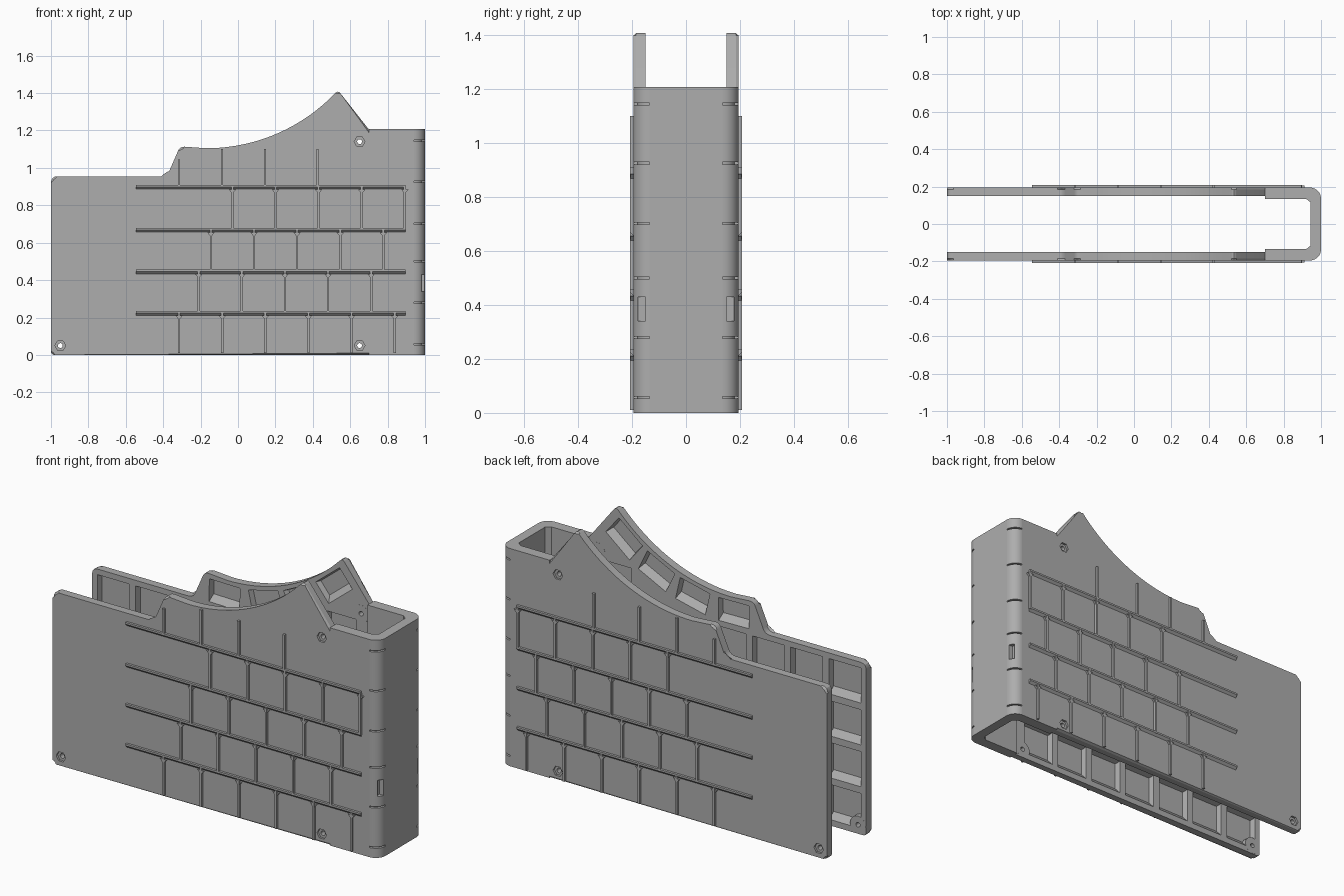
import bpy, bmesh, math
from mathutils import Vector

if "Cube" in bpy.data.objects:
    bpy.data.objects.remove(bpy.data.objects["Cube"])

grey = bpy.data.materials.new("plain grey")
grey.diffuse_color = (0.42, 0.42, 0.42, 1)
grey.use_nodes = True
grey.node_tree.nodes["Principled BSDF"].inputs["Base Color"].default_value = grey.diffuse_color


def finish(bm, name):
    bmesh.ops.recalc_face_normals(bm, faces=bm.faces)
    me = bpy.data.meshes.new(name)
    bm.to_mesh(me)
    bm.free()
    ob = bpy.data.objects.new(name, me)
    me.materials.append(grey)
    bpy.context.collection.objects.link(ob)
    return ob


def loft(bm, a, b):
    """Closed solid between two matching rings of 3D points."""
    va, vb = [bm.verts.new(p) for p in a], [bm.verts.new(p) for p in b]
    n = len(va)
    bm.faces.new(va)
    bm.faces.new(vb[::-1])
    for i in range(n):
        j = (i + 1) % n
        bm.faces.new((va[i], vb[i], vb[j], va[j]))


def slab(bm, pts, y0, y1, pts1=None):
    loft(bm, [(x, y0, z) for x, z in pts], [(x, y1, z) for x, z in (pts1 or pts)])


def box(bm, x0, x1, y0, y1, z0, z1):
    slab(bm, [(x0, z0), (x1, z0), (x1, z1), (x0, z1)], y0, y1)


def ngon(x, z, r, n):
    return [(x + r * math.cos(2 * math.pi * i / n), z + r * math.sin(2 * math.pi * i / n))
            for i in range(n)]


def boolean(ob, bm, op):
    cutter = finish(bm, "cutter")
    cutter.hide_render = True
    m = ob.modifiers.new("cut", 'BOOLEAN')
    m.operation, m.solver, m.object = op, 'EXACT', cutter
    bpy.context.view_layer.objects.active = ob
    bpy.ops.object.modifier_apply(modifier=m.name)
    bpy.data.objects.remove(cutter)


def mirror(ob):
    m = ob.modifiers.new("other side", 'MIRROR')
    m.use_axis = (False, True, False)
    m.use_clip = False
    m.use_mirror_merge = False


def rounded(corners):
    """Outline with each (x, z, radius) corner rounded."""
    out = []
    for i, (x, z, r) in enumerate(corners):
        p = Vector((x, z))
        if r == 0:
            out.append(p)
            continue
        q = Vector(corners[i - 1][:2])
        s = Vector(corners[(i + 1) % len(corners)][:2])
        a, b = p + (q - p).normalized() * r, p + (s - p).normalized() * r
        for k in range(5):
            t = k / 4
            out.append(a * (1 - t) ** 2 + p * 2 * t * (1 - t) + b * t * t)
    return out


OUT, INN, FLOOR = -0.195, -0.15, -0.18
AX, AZ, AR = -0.17, 2.059, 0.954          # centre and radius of the scooped top

# Side panel with scooped top and chamfered outer rim
arc = [(AX + AR * math.sin(math.radians(d)), AZ - AR * math.cos(math.radians(d)), 0)
       for d in range(0, 45, 2)]
outline = rounded([(0.7, 0, 0), (-1, 0, 0.02), (-1, 0.955, 0.035), (-0.38, 0.955, 0.03),
                   (-0.31, 1.115, 0.025)] + arc + [(0.535, 1.415, 0.02), (0.7, 1.205, 0)])
bm = bmesh.new()
slab(bm, [tuple(p) for p in outline], OUT, INN)
rim = [e for e in bm.edges if all(v.co.y < OUT + 0.001 for v in e.verts)
       and not all(v.co.x > 0.699 for v in e.verts)]
bmesh.ops.bevel(bm, geom=rim, offset=0.01, segments=1, affect='EDGES')
panel = finish(bm, "side_panels")


# Inner pockets with sloping sills
def pocket(bm, cx, cz, hw, hh, ang=0):
    c, s = math.cos(ang), math.sin(ang)

    def ring(x, lo, hi):
        return [(cx + u * c - v * s, cz + u * s + v * c)
                for u, v in ((-x, lo), (x, lo), (x, hi), (-x, hi))]
    slab(bm, ring(hw, -hh, hh), INN + 0.001, FLOOR, ring(hw - 0.008, -hh + 0.035, hh - 0.008))


bm = bmesh.new()
for col in range(7):
    for row in range(4):
        pocket(bm, -0.87 + 0.235 * col, 0.13 + 0.232 * row, 0.098, 0.098)
for deg in (-1, 13, 26, 39):
    a = math.radians(deg)
    pocket(bm, AX + 1.04 * math.sin(a), AZ - 1.04 * math.cos(a), 0.094, 0.064, a)
pocket(bm, 0.53, 1.03, 0.09, 0.07)
boolean(panel, bm, 'DIFFERENCE')

# Screw bosses, hex recesses and through holes
screws = [(-0.95, 0.05), (0.65, 0.05), (0.65, 1.14)]
for op, r, n, y0, y1 in (('UNION', 0.048, 24, INN + 0.0005, -0.185),
                         ('DIFFERENCE', 0.029, 6, OUT - 0.01, OUT + 0.012),
                         ('DIFFERENCE', 0.013, 16, OUT - 0.01, INN + 0.01)):
    bm = bmesh.new()
    for x, z in screws:
        slab(bm, ngon(x, z, r, n), y0, y1)
    boolean(panel, bm, op)
mirror(panel)

# Thick wall behind the hinge
bm = bmesh.new()
box(bm, 0.7, 0.942, OUT, -0.135, 0, 1.207)
mirror(finish(bm, "hinge_walls"))

# Brick pattern: horizontal ledges with sloped undersides
TIP = -0.208
bm = bmesh.new()
for z in (0.898, 0.668, 0.446, 0.224):
    prof = [(OUT + 0.002, z - 0.014), (TIP, z + 0.001), (TIP, z + 0.011), (OUT + 0.002, z + 0.011)]
    loft(bm, [(-0.545, y, h) for y, h in prof], [(0.895, y, h) for y, h in prof])
mirror(finish(bm, "brick_ledges"))

# Brick pattern: upright joints, (bottom, top, first x, count)
bm = bmesh.new()
rows = [(0.01, 0.224, -0.315, 6), (0.224, 0.446, -0.21, 5), (0.446, 0.668, -0.145, 5),
        (0.668, 0.898, -0.03, 5)]
joints = [(x0 + 0.2305 * i, lo, hi) for lo, hi, x0, n in rows for i in range(n)]
joints += [(-0.315, 0.898, 1.045), (-0.085, 0.898, 1.1), (0.145, 0.898, 1.1), (0.425, 0.898, 1.1)]
for x, lo, hi in joints:
    box(bm, x - 0.006, x + 0.006, TIP, OUT + 0.002, lo, hi)
    if lo > 0.85:
        continue
    # small fillets under the ledge above
    for s in (-1, 1):
        slab(bm, [(x + s * 0.006, hi - 0.03), (x + s * 0.02, hi - 0.013), (x + s * 0.006, hi - 0.013)],
             TIP + 0.002, OUT + 0.002)
mirror(finish(bm, "brick_joints"))


# Rounded hinge knuckles with narrow seams
def knuckle(bm, r, z0, z1):
    pts = [(0.94 + r * math.sin(a), -0.135 - r * math.cos(a))
           for a in (math.pi / 2 * i / 10 for i in range(11))]
    pts += [(0.945, -0.115), (0.92, -0.135)]
    loft(bm, [(x, y, z0) for x, y in pts], [(x, y, z1) for x, y in pts])


seams = [0.057, 0.28, 0.5, 0.702, 0.925, 1.145]
bm = bmesh.new()
for lo, hi in zip([0] + [s + 0.004 for s in seams], [s - 0.004 for s in seams] + [1.207]):
    knuckle(bm, 0.06, lo, hi)
knuckles = finish(bm, "hinge_knuckles")
bm = bmesh.new()
box(bm, 0.972, 1.02, -0.178, -0.15, 0.34, 0.43)
boolean(knuckles, bm, 'DIFFERENCE')
mirror(knuckles)
bm = bmesh.new()
for s in seams:
    knuckle(bm, 0.045, s - 0.004, s + 0.004)
mirror(finish(bm, "hinge_cores"))

# End plate joining both hinges
bm = bmesh.new()
box(bm, 0.945, 1.0, -0.136, 0.136, 0, 1.207)
finish(bm, "end_plate")

# Smooth the rounded parts, keep edges sharp
bpy.ops.object.select_all(action='DESELECT')
for ob in bpy.context.scene.objects:
    ob.select_set(True)
bpy.context.view_layer.objects.active = panel
bpy.ops.object.shade_smooth_by_angle(angle=math.radians(25))
